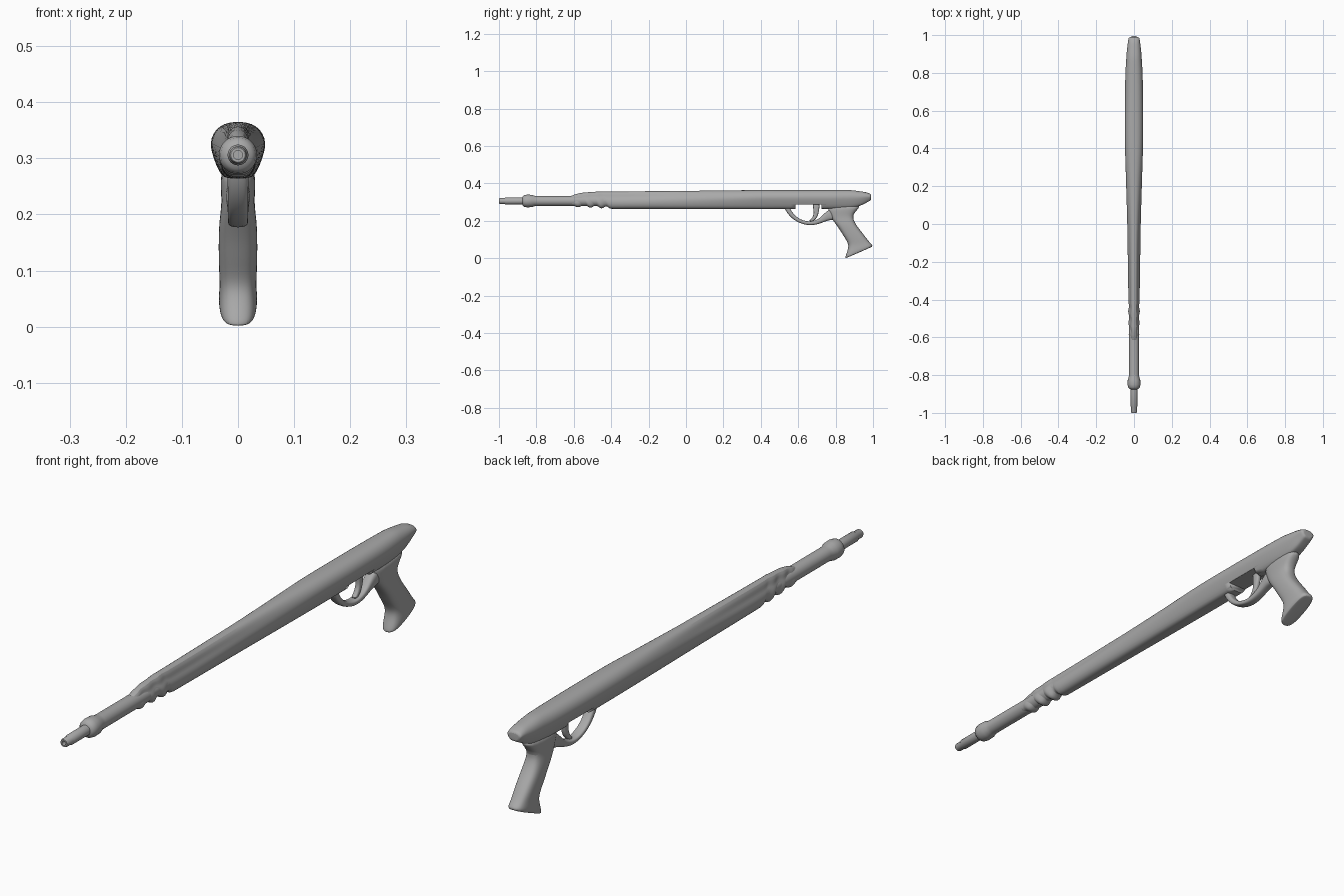
import bpy, bmesh, math

cube = bpy.data.objects.get("Cube")
if cube:
    bpy.data.objects.remove(cube)

grey = bpy.data.materials.new("plain_grey")
grey.use_nodes = True
COLOUR = (0.4, 0.4, 0.4, 1)
grey.diffuse_color = COLOUR
grey.node_tree.nodes["Principled BSDF"].inputs["Base Color"].default_value = COLOUR


def loft(name, rings, subdiv=0, angle=40):
    """Skin a row of equal rings and cap both ends."""
    bm = bmesh.new()
    rows = [[bm.verts.new(p) for p in r] for r in rings]
    n = len(rows[0])
    for a, b in zip(rows, rows[1:]):
        for i in range(n):
            j = (i + 1) % n
            bm.faces.new((a[i], a[j], b[j], b[i]))
    bm.faces.new(rows[0])
    bm.faces.new(rows[-1])
    bmesh.ops.recalc_face_normals(bm, faces=bm.faces)
    mesh = bpy.data.meshes.new(name)
    bm.to_mesh(mesh)
    bm.free()
    ob = bpy.data.objects.new(name, mesh)
    bpy.context.collection.objects.link(ob)
    mesh.materials.append(grey)
    bpy.ops.object.select_all(action='DESELECT')
    ob.select_set(True)
    bpy.context.view_layer.objects.active = ob
    bpy.ops.object.shade_smooth_by_angle(angle=math.radians(angle))
    if subdiv:
        ob.modifiers.new("smooth", 'SUBSURF').levels = subdiv
        ob.modifiers["smooth"].render_levels = subdiv
    return ob


def interp(keys, y):
    """Eased lookup in a list of (y, value) keys."""
    for (y0, a), (y1, b) in zip(keys, keys[1:]):
        if y <= y1:
            t = max(0, (y - y0) / (y1 - y0))
            return a + (b - a) * t
    return keys[-1][1]


def band_ring(front, back, w, n=16, power=0.7):
    """Rounded section between a front and a back point, w half wide."""
    ring = []
    for i in range(n):
        a = math.tau * i / n
        c, s = math.cos(a), math.sin(a)
        c = math.copysign(abs(c) ** power, c)
        s = math.copysign(abs(s) ** power, s)
        t = (1 + c) / 2
        ring.append((w * s, front[0] + (back[0] - front[0]) * t,
                     front[1] + (back[1] - front[1]) * t))
    return ring


def band(name, pairs):
    return loft(name, [band_ring(p[:2], p[2:4], p[4]) for p in pairs], 2)


# Body: teardrop section at the rear, grooved rail section at the front
REAR = [(0, 0), (.4, 0), (.6, .05), (.8, .25), (.95, .48), (1, .62),
        (.9, .8), (.65, .93), (.35, .99), (0, 1)]
FRONT = [(0, 0), (.45, .01), (.8, .1), (.98, .25), (1, .4), (.9, .55),
         (.68, .66), (.62, .8), (.45, .95), (0, 1)]
top = [(-.62, .332), (-.58, .343), (-.53, .352), (-.45, .358), (0, .361),
       (.4, .365), (.88, .365), (.96, .354), (.985, .345), (.99, .34)]
bottom = [(-.62, .281), (-.44, .272), (-.42, .264), (.8, .264), (.87, .266),
          (.93, .278), (.97, .3), (.985, .308), (.99, .312)]
width = [(-.62, .025), (-.45, .029), (0, .037), (.4, .049), (.6, .05),
         (.8, .047), (.92, .039), (.975, .031), (.985, .029), (.99, .025)]
blend = [(-.3, 0), (.4, 1)]

stations = [-.62 + .01 * i for i in range(21)]
stations += [-.4 + .08 * i for i in range(16)]
stations += [.85, .88, .91, .94, .96, .975, .985, .99]
rings = []
for y in stations:
    lo, hi = interp(bottom, y), interp(top, y)
    w, k = interp(width, y), interp(blend, y)
    if -.6 < y < -.42:  # finger ridges
        wave = math.sin((y + .6) / .06 * math.tau)
        lo -= .008 * wave
        w += .003 * wave
    shear = interp([(-.62, 0), (-.55, .035), (-.42, .03), (-.34, 0)], y)
    half = []
    for (u0, v0), (u1, v1) in zip(FRONT, REAR):
        u, v = u0 + (u1 - u0) * k, v0 + (v1 - v0) * k
        half.append((u * w, y + shear * (.4 - v), lo + (hi - lo) * v))
    rings.append(half + [(-x, yy, z) for x, yy, z in half[-2:0:-1]])
body = loft("body", rings, 1)

# Pocket in the underside above the trigger
cutter = loft("pocket_cutter", [[(-.1, y, .2), (.1, y, .2), (.1, y, .286), (-.1, y, .286)]
                                for y in (.585, .725)])
cutter.hide_render = True
cutter.hide_viewport = True
cutter.display_type = 'WIRE'
cut = body.modifiers.new("pocket", 'BOOLEAN')
cut.object = cutter
cut.solver = 'EXACT'

# Barrel with collar, stepped muzzle and bore
profile = [(-.4, .02), (-.4, .027), (-.795, .027), (-.81, .028), (-.825, .033),
           (-.85, .034), (-.865, .031), (-.872, .025), (-.875, .0185),
           (-.965, .0185), (-.97, .0155), (-.995, .0155), (-1, .013),
           (-1, .008), (-.96, .008)]
loft("barrel", [[(r * math.cos(math.tau * i / 32), y, .306 + r * math.sin(math.tau * i / 32))
                 for i in range(32)] for y, r in profile], angle=35)

# Pistol grip, from inside the body down to the butt
band("grip", [
    (.75, .28, .945, .29, .03), (.762, .25, .915, .258, .032),
    (.775, .215, .889, .226, .029), (.798, .185, .903, .19, .034),
    (.822, .152, .922, .162, .035), (.842, .118, .945, .134, .035),
    (.864, .085, .966, .106, .034), (.869, .06, .98, .088, .033),
    (.858, .028, .995, .074, .035), (.851, .008, .998, .068, .034),
    (.852, .001, .996, .062, .031), (.856, .0, .992, .06, .028)])

# Trigger guard: outer edge, inner edge, half width
band("trigger_guard", [
    (.52, .285, .552, .285, .02), (.529, .262, .556, .265, .019),
    (.548, .23, .58, .228, .018), (.59, .193, .618, .203, .018),
    (.66, .171, .668, .193, .018), (.719, .185, .717, .212, .018),
    (.762, .205, .745, .248, .02), (.81, .205, .785, .272, .024)])

# Curved trigger
band("trigger", [
    (.675, .3, .717, .3, .01), (.682, .255, .712, .255, .01),
    (.683, .23, .704, .222, .01), (.668, .207, .684, .198, .01),
    (.658, .203, .664, .195, .009)])
